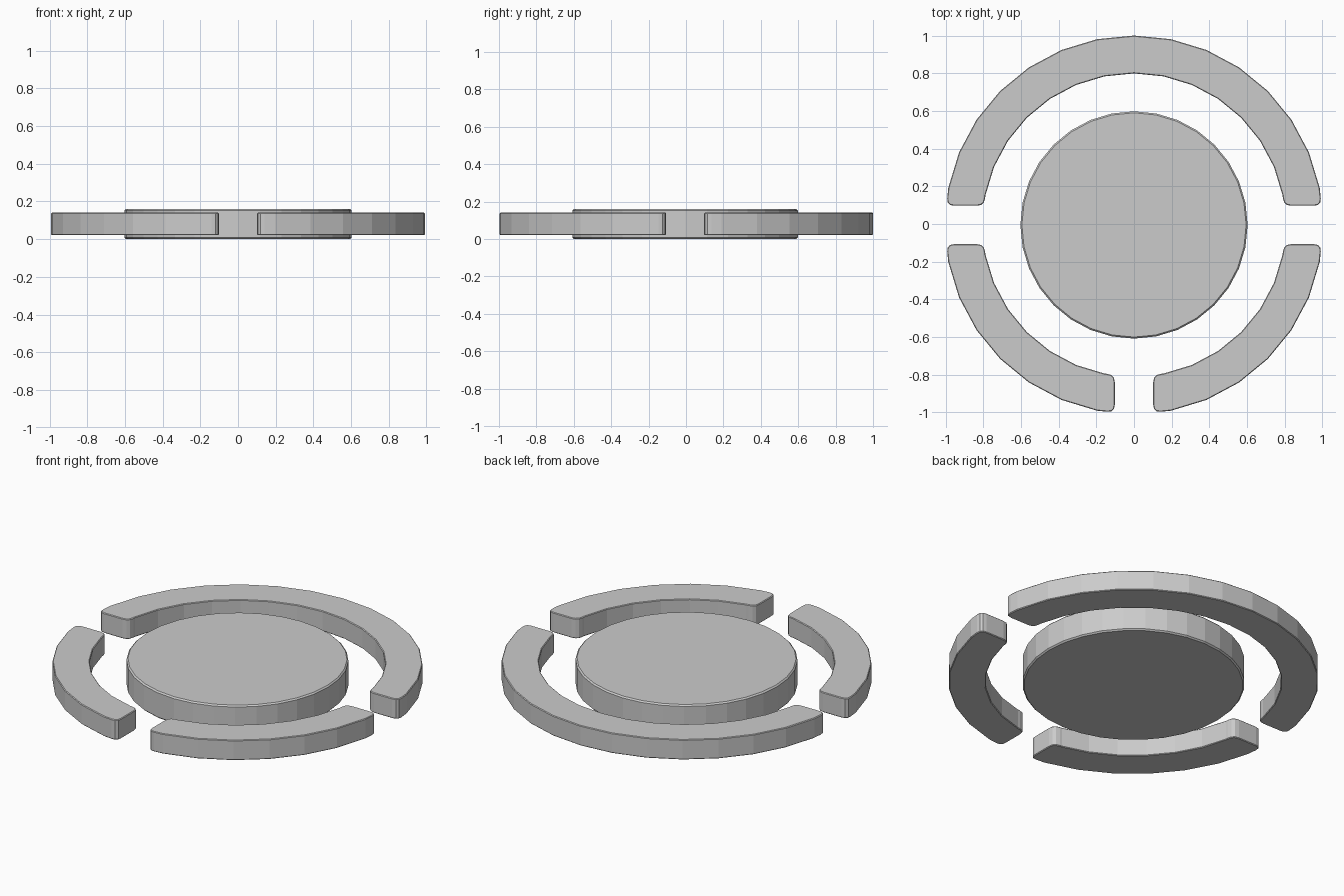
import bpy, bmesh
from math import radians, sin, cos
from mathutils import Vector, Matrix

if "Cube" in bpy.data.objects:
    bpy.data.objects.remove(bpy.data.objects["Cube"])

STEP = 11.25            # ring is cut from a 32-sided circle
R_OUT, R_IN = 1.005, 0.804
GAP = 0.102             # half width of each gap
CY = -0.005             # centre in y


def polar(r, deg):
    return Vector((r * cos(radians(deg)), r * sin(radians(deg))))


def end_corner(r, axis, side):
    # point on the polygon's first edge at distance GAP from the axis line
    a, b = polar(r, 0), polar(r, STEP)
    p = a.lerp(b, GAP / b.y)
    p.y *= side
    return Matrix.Rotation(radians(axis), 2) @ p


def rounded(prev, corner, nxt, size=0.04, segs=3):
    a = corner + (prev - corner).normalized() * size
    b = corner + (nxt - corner).normalized() * size
    return [a.lerp(corner, t / segs).lerp(corner.lerp(b, t / segs), t / segs)
            for t in range(segs + 1)]


def prism(name, outline, z0, z1, bevel):
    bm = bmesh.new()
    face = bm.faces.new([bm.verts.new((p.x, p.y + CY, z0)) for p in outline])
    ext = bmesh.ops.extrude_face_region(bm, geom=[face])
    top = [v for v in ext["geom"] if isinstance(v, bmesh.types.BMVert)]
    bmesh.ops.translate(bm, verts=top, vec=(0, 0, z1 - z0))
    bmesh.ops.recalc_face_normals(bm, faces=bm.faces)
    me = bpy.data.meshes.new(name)
    bm.to_mesh(me)
    bm.free()
    ob = bpy.data.objects.new(name, me)
    bpy.context.collection.objects.link(ob)
    mod = ob.modifiers.new("rim_bevel", "BEVEL")
    mod.width, mod.segments = bevel, 1
    mod.limit_method, mod.angle_limit = "ANGLE", radians(60)
    return ob


def arc_segment(name, start, end):
    n = round((end - start) / STEP)
    angles = [start + STEP * i for i in range(1, n)]
    outer = [polar(R_OUT, a) for a in angles]
    inner = [polar(R_IN, a) for a in reversed(angles)]
    oe, ie = end_corner(R_OUT, end, -1), end_corner(R_IN, end, -1)
    os_, is_ = end_corner(R_OUT, start, 1), end_corner(R_IN, start, 1)
    outline = (outer + rounded(outer[-1], oe, ie) + rounded(oe, ie, inner[0])
               + inner + rounded(inner[-1], is_, os_) + rounded(is_, os_, outer[0]))
    return prism(name, outline, 0.021, 0.141, 0.004)


# Central disc
prism("centre_disc", [polar(0.603, STEP * i) for i in range(32)], 0.0, 0.161, 0.008)

# Half-circle button at the back, two quarter buttons at the front
arc_segment("half_ring", 0, 180)
arc_segment("quarter_ring_left", 180, 270)
arc_segment("quarter_ring_right", 270, 360)
